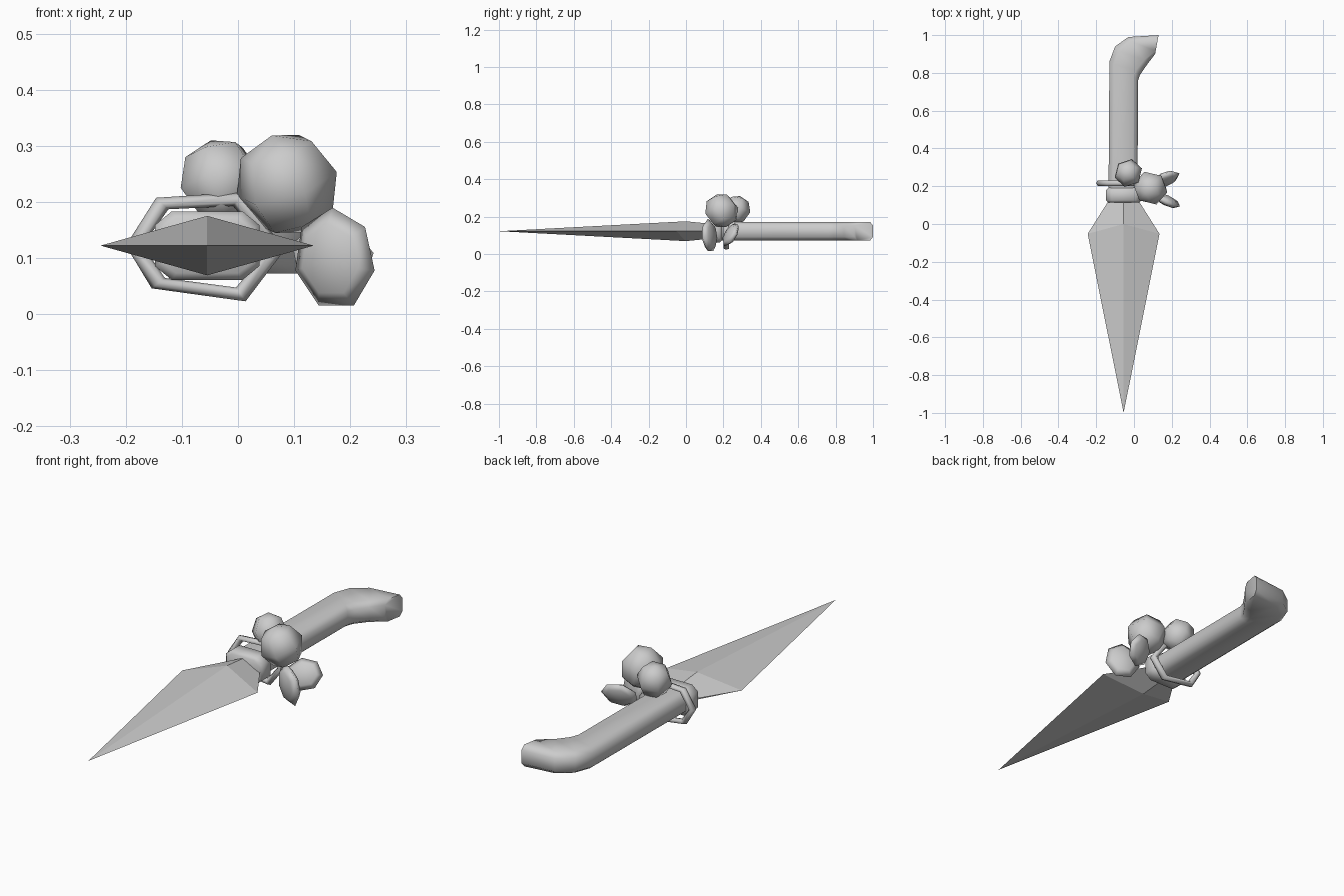
import bpy, math
from mathutils import Vector, Matrix

if "Cube" in bpy.data.objects:
    bpy.data.objects.remove(bpy.data.objects["Cube"])

ZC = 0.122  # height of the knife's centre plane


def make(name, verts, faces, smooth=None):
    me = bpy.data.meshes.new(name)
    me.from_pydata([tuple(v) for v in verts], [], faces)
    me.validate()
    ob = bpy.data.objects.new(name, me)
    bpy.context.collection.objects.link(ob)
    bpy.context.view_layer.objects.active = ob
    bpy.ops.object.select_all(action='DESELECT')
    ob.select_set(True)
    bpy.ops.object.mode_set(mode='EDIT')
    bpy.ops.mesh.select_all(action='SELECT')
    bpy.ops.mesh.normals_make_consistent(inside=False)
    bpy.ops.object.mode_set(mode='OBJECT')
    if smooth:
        bpy.ops.object.shade_smooth_by_angle(angle=math.radians(smooth))
    return ob


def loft(name, rings, closed=False, smooth=60):
    n, m = len(rings[0]), len(rings)
    faces = []
    for i in range(m if closed else m - 1):
        a, b = i * n, (i + 1) % m * n
        faces += [(a + j, a + (j + 1) % n, b + (j + 1) % n, b + j) for j in range(n)]
    if not closed:
        faces += [tuple(range(n)), tuple(range((m - 1) * n, m * n))]
    return make(name, [v for r in rings for v in r], faces, smooth)


def section(left, right, h, cw=0.16, ch=0.4):
    # Chamfered box section between two plan points, half height h
    l, r = Vector((*left, ZC)), Vector((*right, ZC))
    prof = [(0, 1 - ch), (cw, 1), (1 - cw, 1), (1, 1 - ch),
            (1, ch - 1), (1 - cw, -1), (cw, -1), (0, ch - 1)]
    return [l.lerp(r, u) + Vector((0, 0, h * v)) for u, v in prof]


def ball(name, centre, axes, scale, segs=6, rings=4):
    bpy.ops.mesh.primitive_uv_sphere_add(segments=segs, ring_count=rings, radius=1)
    ob = bpy.context.object
    ob.name = name
    x = Vector(axes[0]).normalized()
    z = x.cross(Vector(axes[1])).normalized()
    rot = Matrix((x, z.cross(x), z)).transposed().to_4x4()
    ob.data.transform(Matrix.Translation(centre) @ rot @ Matrix.Diagonal((*scale, 1)))
    bpy.ops.object.shade_smooth()


# Blade: flat diamond with a central ridge
cx = -0.055
verts = [(cx, -1, ZC), (cx - .19, -.052, ZC), (cx + .19, -.052, ZC),
         (cx, 0, ZC + .053), (cx, 0, ZC - .053),
         (cx - .075, .13, ZC), (cx + .075, .13, ZC), (cx, .13, ZC + .04), (cx, .13, ZC - .04)]
make("blade", verts, [(0, 1, 3), (0, 3, 2), (0, 4, 1), (0, 2, 4),
                      (1, 5, 7, 3), (3, 7, 6, 2), (1, 4, 8, 5), (4, 2, 6, 8), (5, 6, 7, 8)])

# Handle with hooked pommel
plan = [((-.135, .12), (.018, .12)), ((-.13, .86), (.022, .76)),
        ((-.1, .94), (.032, .79)), ((-.03, .99), (.07, .845)), ((.13, 1), (.112, .9))]
loft("handle", [section(l, r, .05) for l, r in plan])

# Collar between blade and handle
loft("collar", [section((-.148 + d, y), (.038 - d, y), .061 - d)
                for y, d in [(.113, .012), (.125, 0), (.18, 0), (.192, .012)]])

# Cord loop: six-sided tube around the handle
path = [(-.185, .122), (-.135, .197), (0, .205), (.068, .115), (.005, .035), (-.142, .055)]
mid = Vector((-.055, ZC))
rings = []
for p in path:
    p = Vector(p)
    out = (p - mid).normalized()
    rings.append([(p.x + out.x * .015 * math.cos(a), .216 + .017 * math.sin(a),
                   p.y + out.y * .015 * math.cos(a))
                  for a in [k * math.pi / 3 for k in range(6)]])
loft("cord", rings, closed=True, smooth=75)

# Berries
ball("large_berry", (.087, .19, .232), ((1, .3, .4), (0, 1, .3)), (.094, .094, .094))
ball("small_berry", (-.03, .27, .237), ((1, -.2, .3), (.2, 1, -.2)), (.077, .077, .077))

# Leaves: thin rounded discs spreading from the cord
ball("front_leaf", (.172, .125, .098), ((.9, -.42, 0), (0, -.1, 1)), (.08, .092, .028), 7, 4)
ball("rear_leaf", (.168, .238, .103), ((.88, .45, .25), (-.2, .35, .8)), (.08, .07, .024), 7, 4)
